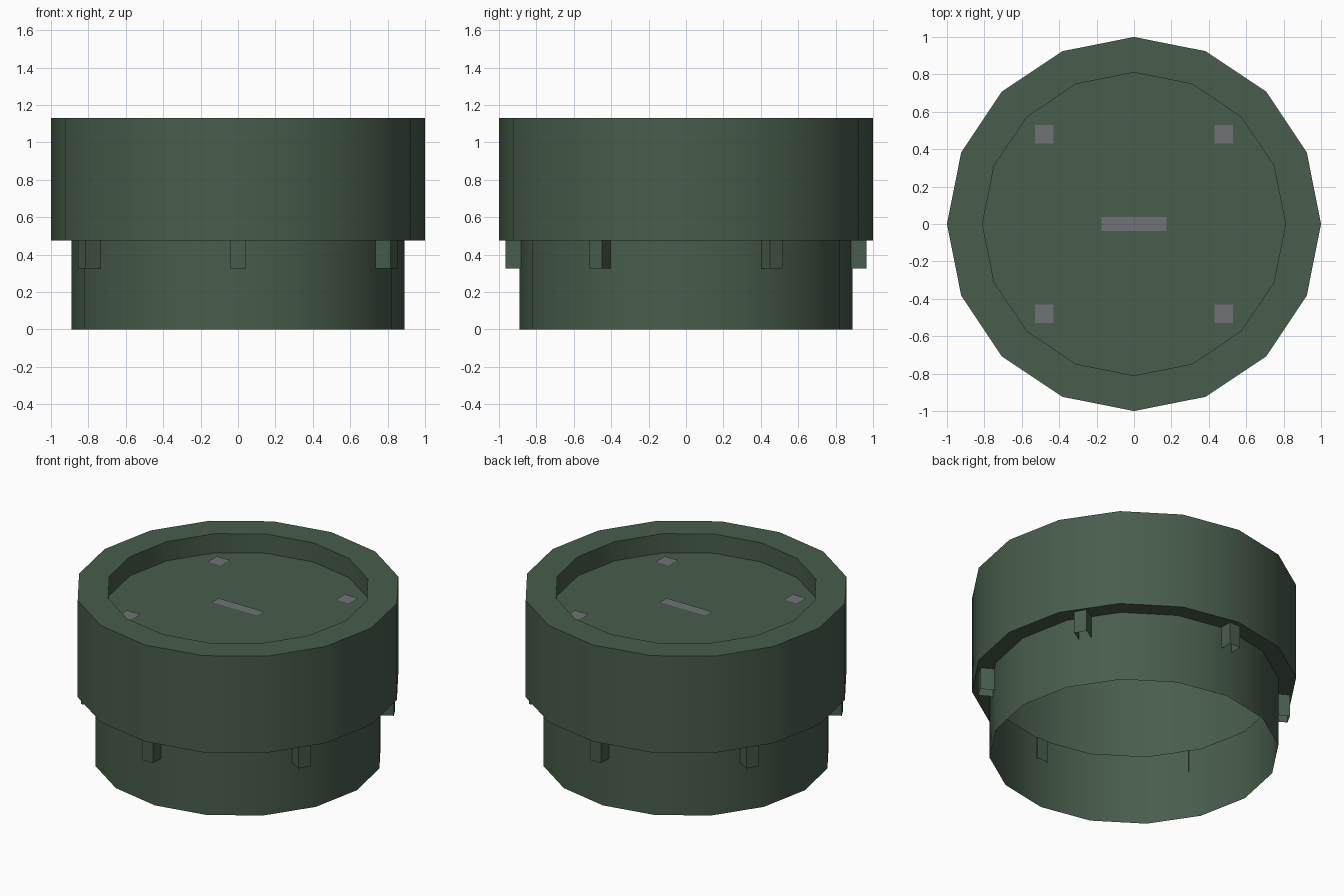
import bpy, bmesh, math
from mathutils import Matrix, Vector

if "Cube" in bpy.data.objects:
    bpy.data.objects.remove(bpy.data.objects["Cube"])

SIDES = 16
FLOOR_Z = 1.0


def material(name, rgb):
    m = bpy.data.materials.new(name)
    m.diffuse_color = (*rgb, 1.0)
    m.use_nodes = True
    m.node_tree.nodes["Principled BSDF"].inputs["Base Color"].default_value = m.diffuse_color
    return m


green = material("dark green", (0.065, 0.109, 0.072))
grey = material("mid grey", (0.162, 0.168, 0.180))


def make_object(name, bm, mat):
    mesh = bpy.data.meshes.new(name)
    bm.to_mesh(mesh)
    bm.free()
    mesh.materials.append(mat)
    obj = bpy.data.objects.new(name, mesh)
    bpy.context.collection.objects.link(obj)
    return obj


# Hollow shell: open skirt, wider collar, rim and sunken top, as one turned profile
profile = [(0.89, 0), (0.89, 0.475), (1.0, 0.475), (1.0, 1.13), (0.81, 1.13), (0.81, FLOOR_Z)]
bm = bmesh.new()
rings = []
for r, z in profile:
    angles = [2 * math.pi * i / SIDES for i in range(SIDES)]
    rings.append([bm.verts.new((r * math.cos(a), r * math.sin(a), z)) for a in angles])
for low, high in zip(rings, rings[1:]):
    for i in range(SIDES):
        j = (i + 1) % SIDES
        bm.faces.new((low[i], low[j], high[j], high[i]))
bm.faces.new(rings[-1])
shell = make_object("shell", bm, green)
bpy.context.view_layer.objects.active = shell
shell.select_set(True)
bpy.ops.object.shade_smooth_by_angle(angle=math.radians(30))
shell.select_set(False)

# Six lugs under the collar, each a box open at top and bottom
for k in range(6):
    bm = bmesh.new()
    bmesh.ops.create_cube(bm, size=1.0)
    bm.normal_update()
    caps = [f for f in bm.faces if abs(f.normal.z) > 0.5]
    bmesh.ops.delete(bm, geom=caps, context='FACES_ONLY')
    inner, outer = 0.873, 0.965
    bm.transform(Matrix.Rotation(math.radians(30 + 60 * k), 4, 'Z')
                 @ Matrix.Translation(((inner + outer) / 2, 0, 0.40))
                 @ Matrix.Diagonal((outer - inner, 0.08, 0.15, 1)))
    make_object(f"lug_{k + 1}", bm, green)


# Thin grey plates on the sunken top
def plate(name, x, y, w, d):
    bm = bmesh.new()
    bmesh.ops.create_grid(bm, x_segments=1, y_segments=1, size=0.5)
    bm.transform(Matrix.Translation((x, y, FLOOR_Z + 0.004)) @ Matrix.Diagonal((w, d, 1, 1)))
    make_object(name, bm, grey)


plate("centre_bar", 0, 0, 0.345, 0.075)
for sx in (-1, 1):
    for sy in (-1, 1):
        side = ("left" if sx < 0 else "right") + ("_front" if sy < 0 else "_back")
        plate(f"square_{side}", 0.48 * sx, 0.48 * sy, 0.1, 0.1)
